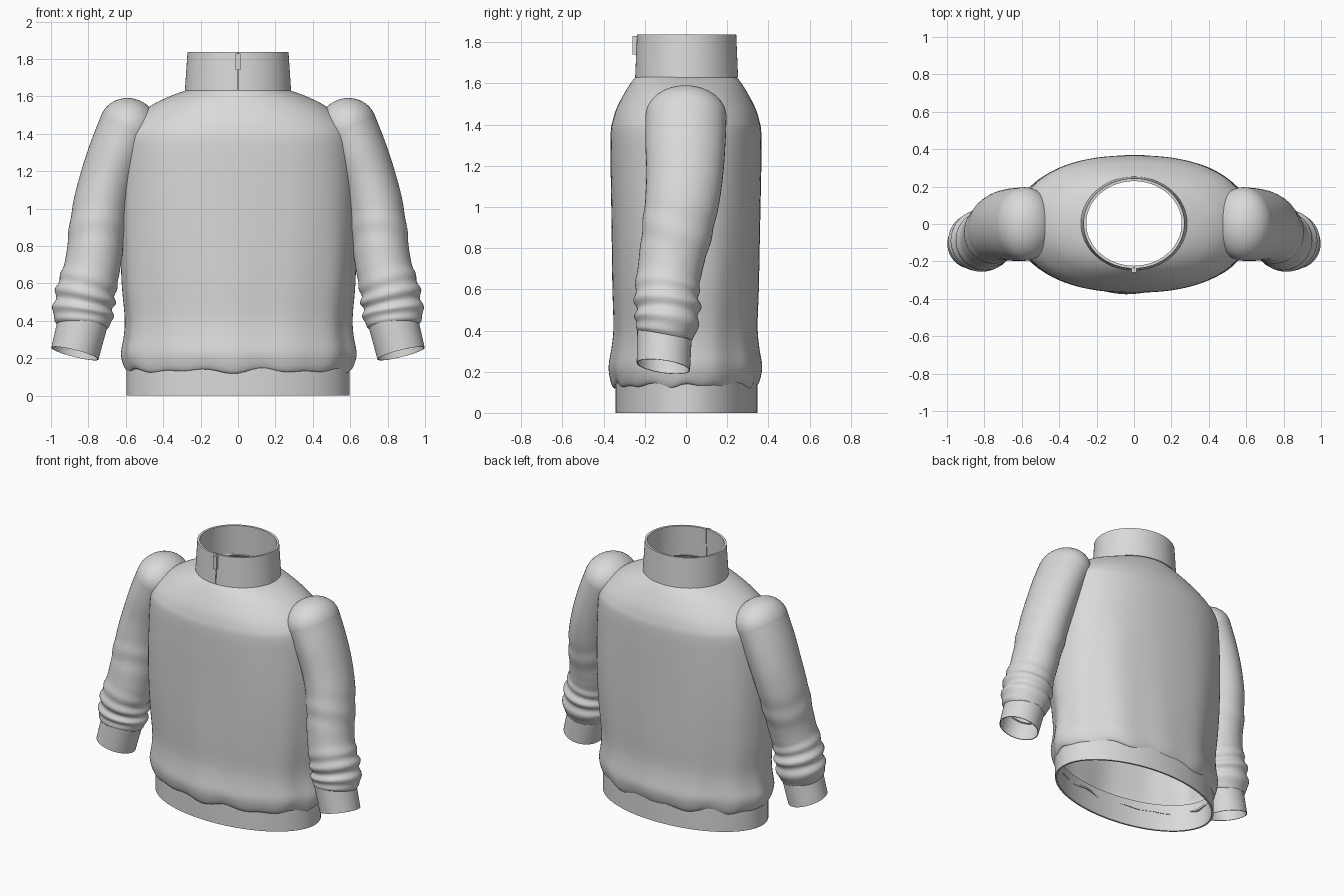
import bpy, math
from mathutils import Vector

cube = bpy.data.objects.get("Cube")
if cube:
    bpy.data.objects.remove(cube, do_unlink=True)

grey = bpy.data.materials.new("light grey knit")
grey.use_nodes = True
colour = (0.7, 0.7, 0.7, 1)
grey.diffuse_color = colour
grey.node_tree.nodes["Principled BSDF"].inputs["Base Color"].default_value = colour


def smooth_rows(rows, steps):
    """Catmull-Rom interpolation through a list of number rows."""
    rows = [Vector(r) for r in rows]
    out = []
    for i in range(len(rows) - 1):
        a, b = rows[max(i - 1, 0)], rows[i]
        c, d = rows[i + 1], rows[min(i + 2, len(rows) - 1)]
        for k in range(steps):
            t = k / steps
            out.append(b + (c - a) * (t / 2) + (a * 2 - b * 5 + c * 4 - d) * (t * t / 2)
                       + (b * 3 - a - c * 3 + d) * (t ** 3 / 2))
    return out + [rows[-1]]


def loft(name, rings, closed=True, cap=False, wall=0.012):
    """Skin rings, listed from top to bottom, into a thin cloth surface."""
    n = len(rings[0])
    verts = [p for ring in rings for p in ring]
    faces = [(r * n + i, (r + 1) * n + i, (r + 1) * n + (i + 1) % n, r * n + (i + 1) % n)
             for r in range(len(rings) - 1) for i in range(n if closed else n - 1)]
    if cap:
        faces.append(tuple(range(n)))
    mesh = bpy.data.meshes.new(name)
    mesh.from_pydata(verts, [], faces)
    mesh.materials.append(grey)
    obj = bpy.data.objects.new(name, mesh)
    bpy.context.collection.objects.link(obj)
    bpy.ops.object.select_all(action='DESELECT')
    obj.select_set(True)
    bpy.context.view_layer.objects.active = obj
    if wall:
        solid = obj.modifiers.new("cloth thickness", 'SOLIDIFY')
        solid.thickness = wall
        solid.offset = -1
        bpy.ops.object.modifier_apply(modifier=solid.name)
    bpy.ops.object.shade_smooth_by_angle(angle=math.radians(40))


def bump(x, centre, width):
    return math.exp(-((x - centre) / width) ** 2)


def power(value, exponent):
    return math.copysign(abs(value) ** exponent, value)


# Torso: full oval rings with soft vertical folds and a scalloped hem
# Columns: height, half width, half depth, squareness of the oval
torso_profile = [
    (1.635, .27, .243, 2), (1.6, .365, .27, 2), (1.55, .465, .301, 2.05),
    (1.48, .55, .337, 2.15), (1.42, .595, .356, 2.25), (1.36, .612, .366, 2.3),
    (1.2, .622, .366, 2.3), (1.0, .628, .362, 2.3), (.8, .628, .358, 2.25),
    (.6, .622, .354, 2.15), (.42, .606, .348, 2.1), (.32, .61, .356, 2.05),
    (.23, .625, .37, 2), (.17, .617, .362, 2), (.135, .6, .347, 2), (.13, .58, .328, 2)]
SIDES = 96
torso = []
for z, rx, ry, square in smooth_rows(torso_profile, 4):
    low = min(1, max(0, (1.25 - z) / 1.0))
    ring = []
    for i in range(SIDES):
        a = math.tau * i / SIDES
        fold = math.sin(7 * a + 1) + .8 * math.sin(12 * a + 2.5)
        s = 1 + .011 * low * fold
        drop = .007 * bump(z, .13, .09) * (math.sin(9 * a + .6) + math.sin(14 * a + 2))
        ring.append((rx * s * power(math.cos(a), 2 / square),
                     ry * s * power(math.sin(a), 2 / square), z + drop))
    torso.append(ring)
loft("torso", torso)


# Straight ribbed bands
def band(name, rows, gap=0.0, wall=0.012):
    rings = []
    for z, rx, ry in rows:
        angles = [-math.pi / 2 + gap + (math.tau - 2 * gap) * i / SIDES
                  for i in range(SIDES + (1 if gap else 0))]
        rings.append([(rx * math.cos(a), .003 + ry * math.sin(a), z) for a in angles])
    loft(name, rings, closed=not gap, wall=wall)


band("waistband", [(.19, .597, .345), (0, .597, .345)])
band("collar", [(1.838, .27, .241), (1.63, .284, .25)], gap=.008, wall=.015)

# Zip pull on the collar opening
bpy.ops.mesh.primitive_cube_add(size=1, location=(0, -.249, 1.785))
pull = bpy.context.object
pull.name = "zip_pull"
pull.dimensions = (.026, .022, .09)
pull.data.materials.append(grey)

# Sleeve centre line: x, y, z, half width, half depth
sleeve_path = [
    (.585, 0, 1.44, .158, .197), (.645, -.003, 1.3, .153, .194), (.697, -.007, 1.15, .15, .186),
    (.735, -.023, 1.0, .15, .178), (.757, -.05, .85, .15, .168), (.777, -.078, .7, .149, .156),
    (.802, -.092, .6, .156, .156), (.822, -.09, .5, .16, .156), (.83, -.095, .42, .159, .15),
    (.832, -.105, .375, .14, .135), (.834, -.105, .37, .124, .122)]
TURN = 48


def frame(tangent, side):
    """Axes across the sleeve: outward and along the depth."""
    t = tangent.normalized()
    u = Vector((side, 0, 0))
    u = (u - t * u.dot(t)).normalized()
    return u, u.cross(t)


def oval(centre, u, v, w, d, ripple=lambda a: 0):
    pts = []
    for i in range(TURN):
        a = math.tau * i / TURN
        s = 1 + ripple(a)
        pts.append(centre + u * (w * s * math.cos(a)) + v * (d * s * math.sin(a)))
    return pts


for side, label in ((1, "left"), (-1, "right")):
    rows = smooth_rows(sleeve_path, 8)
    centres = [Vector((r[0] * side, r[1], r[2])) for r in rows]
    sleeve = []
    for k, (row, c) in enumerate(zip(rows, centres)):
        z = row[2]
        # Steady direction from neighbours further along the arm
        tangent = centres[min(k + 8, len(rows) - 1)] - centres[max(k - 8, 0)]
        u, v = frame(tangent, side)

        def wrinkle(a, z=z):
            a *= side
            bunch = bump(z, .51, .1) * .06 * math.sin(math.tau * z / .085 + 1.1 * math.sin(a - .6))
            elbow = bump(z, .87, .1) * .022 * math.sin(math.tau * z / .17 + 1.5 * math.cos(a - .8))
            return (bunch + elbow) * (1 if z > .385 else 0)
        sleeve.append(oval(c, u, v, row[3], row[4], wrinkle))
    loft(label + "_sleeve", sleeve)

    # Rounded shoulder cap over the sleeve head
    u, v = frame(centres[8] - centres[0], side)
    up = (centres[0] - centres[8]).normalized()
    dome = []
    for k in range(13):
        t = math.pi / 2 * (1 - k / 12) * .98
        dome.append(oval(centres[0] + up * (.15 * math.sin(t)), u, v,
                         .158 * math.cos(t), .197 * math.cos(t)))
    loft(label + "_shoulder_cap", dome, cap=True, wall=0)

    # Cuff tube, open at the wrist
    top, end = Vector((.828 * side, -.104, .4)), Vector((.872 * side, -.11, .225))
    u, v = frame(end - top + Vector((0, -.02, 0)), side)
    loft(label + "_cuff", [oval(top, u, v, .134, .134), oval(end, u, v, .13, .131)], wall=.005)
